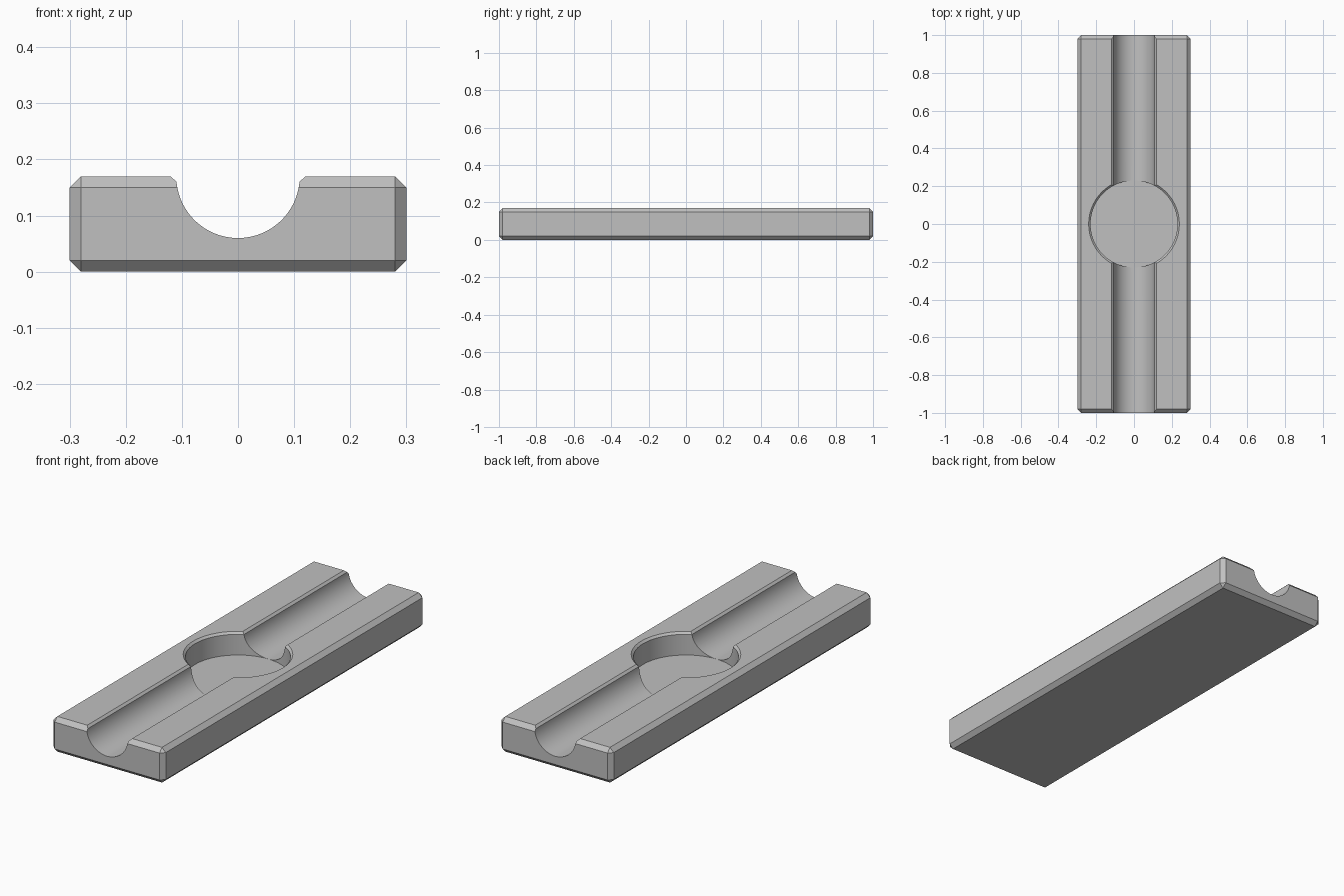
import bpy, bmesh, math
from mathutils import Vector

cube = bpy.data.objects.get("Cube")
if cube:
    bpy.data.objects.remove(cube, do_unlink=True)

WIDTH, LENGTH, HEIGHT = 0.6, 2.0, 0.17
EDGE, LIP = 0.02, 0.01            # outer chamfer, cut-out chamfer
GROOVE_R, POCKET_R, FLOOR = 0.11, 0.23, 0.0599

grey = bpy.data.materials.new("plain grey")
grey.use_nodes = True
colour = (0.53, 0.53, 0.53, 1)
grey.diffuse_color = colour
grey.node_tree.nodes["Principled BSDF"].inputs["Base Color"].default_value = colour


def make_object(name, bm):
    bmesh.ops.recalc_face_normals(bm, faces=bm.faces)
    mesh = bpy.data.meshes.new(name)
    bm.to_mesh(mesh)
    bm.free()
    mesh.materials.append(grey)
    obj = bpy.data.objects.new(name, mesh)
    bpy.context.collection.objects.link(obj)
    return obj


def loft(name, rings):
    """Closed solid through a list of point rings."""
    bm = bmesh.new()
    loops = [[bm.verts.new(p) for p in ring] for ring in rings]
    for a, b in zip(loops, loops[1:]):
        for i in range(len(a)):
            j = (i + 1) % len(a)
            bm.faces.new((a[i], a[j], b[j], b[i]))
    bm.faces.new(loops[0])
    bm.faces.new(loops[-1])
    return make_object(name, bm)


# Block with every edge chamfered
bm = bmesh.new()
bmesh.ops.create_cube(bm, size=1)
for v in bm.verts:
    v.co = Vector((v.co.x * WIDTH, v.co.y * LENGTH, (v.co.z + 0.5) * HEIGHT))
bmesh.ops.bevel(bm, geom=bm.edges[:], offset=EDGE, offset_type='OFFSET',
                segments=1, affect='EDGES')
block = make_object("grooved_block", bm)

# Lengthwise round groove with chamfered lips
start = math.asin(LIP / GROOVE_R)
steps = 64
profile = []
for i in range(steps + 1):
    a = math.pi + start + (math.pi - 2 * start) * i / steps
    profile.append((GROOVE_R * math.cos(a), HEIGHT + GROOVE_R * math.sin(a)))
lip_x = GROOVE_R + LIP
profile += [(lip_x, HEIGHT), (lip_x, HEIGHT * 2), (-lip_x, HEIGHT * 2), (-lip_x, HEIGHT)]
groove = loft("groove_cutter", [[(x, y, z) for x, z in profile] for y in (-LENGTH, LENGTH)])

# Round flat-bottomed pocket with a chamfered rim
levels = [(POCKET_R, FLOOR), (POCKET_R, HEIGHT - LIP),
          (POCKET_R + 2 * LIP, HEIGHT + LIP)]
sides = 96
pocket = loft("pocket_cutter", [
    [(r * math.cos(math.tau * i / sides), r * math.sin(math.tau * i / sides), z)
     for i in range(sides)] for r, z in levels])

# Cut both shapes out of the block
bpy.ops.object.select_all(action='DESELECT')
block.select_set(True)
bpy.context.view_layer.objects.active = block
for cutter in (groove, pocket):
    cutter.hide_render = True
    mod = block.modifiers.new(cutter.name, 'BOOLEAN')
    mod.operation = 'DIFFERENCE'
    mod.solver = 'EXACT'
    mod.object = cutter
    bpy.ops.object.modifier_apply(modifier=mod.name)
    bpy.data.objects.remove(cutter, do_unlink=True)

bpy.ops.object.shade_smooth_by_angle(angle=math.radians(25))
